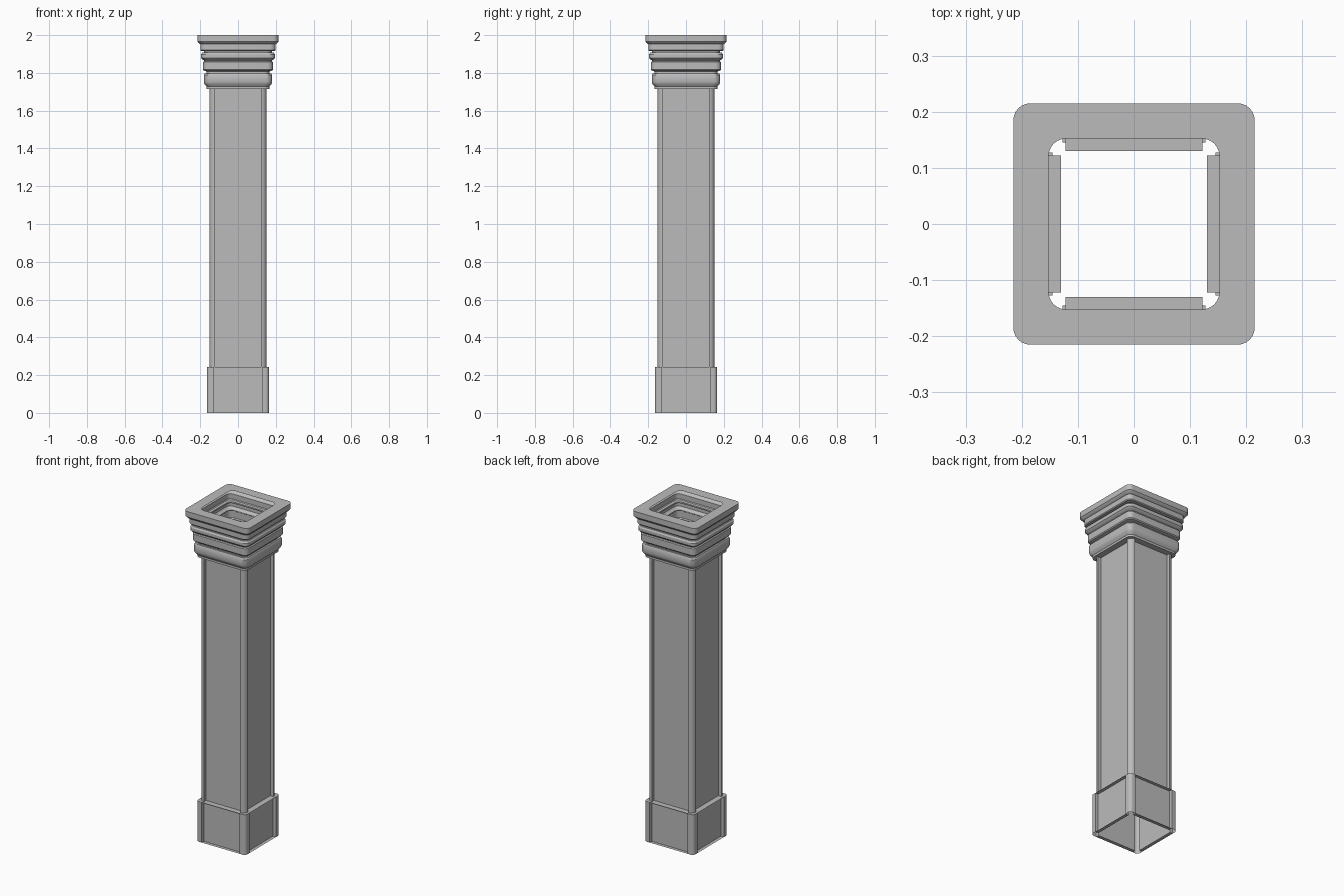
import bpy, bmesh, math
from mathutils import Vector

cube = bpy.data.objects.get("Cube")
if cube:
    bpy.data.objects.remove(cube)

# Stone material
stone = bpy.data.materials.new("grey stone")
stone.use_nodes = True
colour = (0.5, 0.5, 0.5, 1)
stone.diffuse_color = colour
stone.node_tree.nodes["Principled BSDF"].inputs["Base Color"].default_value = colour

STEPS = 6


def ring(bm, half, radius, z):
    """Loop of vertices around a square with rounded corners."""
    verts = []
    for quarter in range(4):
        for i in range(STEPS + 1):
            turn = math.radians(90) * (quarter + i / STEPS)
            centre = math.radians(45 + 90 * quarter)
            cx = math.copysign(half - radius, math.cos(centre))
            cy = math.copysign(half - radius, math.sin(centre))
            verts.append(bm.verts.new((cx + radius * math.cos(turn),
                                       cy + radius * math.sin(turn), z)))
    return verts


def shell(name, profile, rim=None, depth=0):
    """Loft an open square tube; optionally sink a panel into each side."""
    bm = bmesh.new()
    rings = [ring(bm, *level) for level in profile]
    count = len(rings[0])
    sides = []
    for low, high in zip(rings, rings[1:]):
        for i in range(count):
            j = (i + 1) % count
            face = bm.faces.new((low[i], low[j], high[j], high[i]))
            if i % (STEPS + 1) == STEPS:
                sides.append(face)
    bm.normal_update()
    if depth:
        panels = [f for f in sides if abs(f.normal.z) < 0.1]
        if rim:
            bmesh.ops.inset_region(bm, faces=panels, thickness=rim, use_even_offset=True)
        for panel in panels:
            inward = -panel.normal.copy() * depth
            sunk = bmesh.ops.extrude_discrete_faces(bm, faces=[panel])["faces"][0]
            bmesh.ops.translate(bm, verts=list(sunk.verts), vec=inward)
    mesh = bpy.data.meshes.new(name)
    bm.to_mesh(mesh)
    bm.free()
    mesh.materials.append(stone)
    obj = bpy.data.objects.new(name, mesh)
    bpy.context.collection.objects.link(obj)
    bpy.ops.object.select_all(action="DESELECT")
    obj.select_set(True)
    bpy.context.view_layer.objects.active = obj
    bpy.ops.object.shade_smooth_by_angle(angle=math.radians(30))
    return obj


# Plinth with framed panels, and the ledge that closes its top
shell("base", [(0.165, 0.02, 0), (0.165, 0.02, 0.242)], rim=0.018, depth=0.02)
shell("base_ledge", [(0.165, 0.02, 0.242), (0.152, 0.03, 0.242)])

# Shaft with sunken sides between rounded corner posts
shell("shaft", [(0.152, 0.03, 0.242), (0.152, 0.03, 1.715)], depth=0.022)

# Stepped capital: half width and height going up
steps = [(0.152, 1.715), (0.167, 1.715), (0.167, 1.728), (0.178, 1.742),
         (0.181, 1.752), (0.181, 1.788), (0.176, 1.797), (0.166, 1.797),
         (0.166, 1.808), (0.181, 1.812), (0.185, 1.818), (0.185, 1.858),
         (0.179, 1.862), (0.179, 1.866), (0.190, 1.872), (0.196, 1.880),
         (0.196, 1.897), (0.190, 1.907), (0.180, 1.907), (0.180, 1.915),
         (0.195, 1.917), (0.199, 1.922), (0.199, 1.952), (0.206, 1.955),
         (0.215, 1.967), (0.215, 2.0), (0.152, 2.0)]
shell("capital", [(half, 0.03, z) for half, z in steps])
